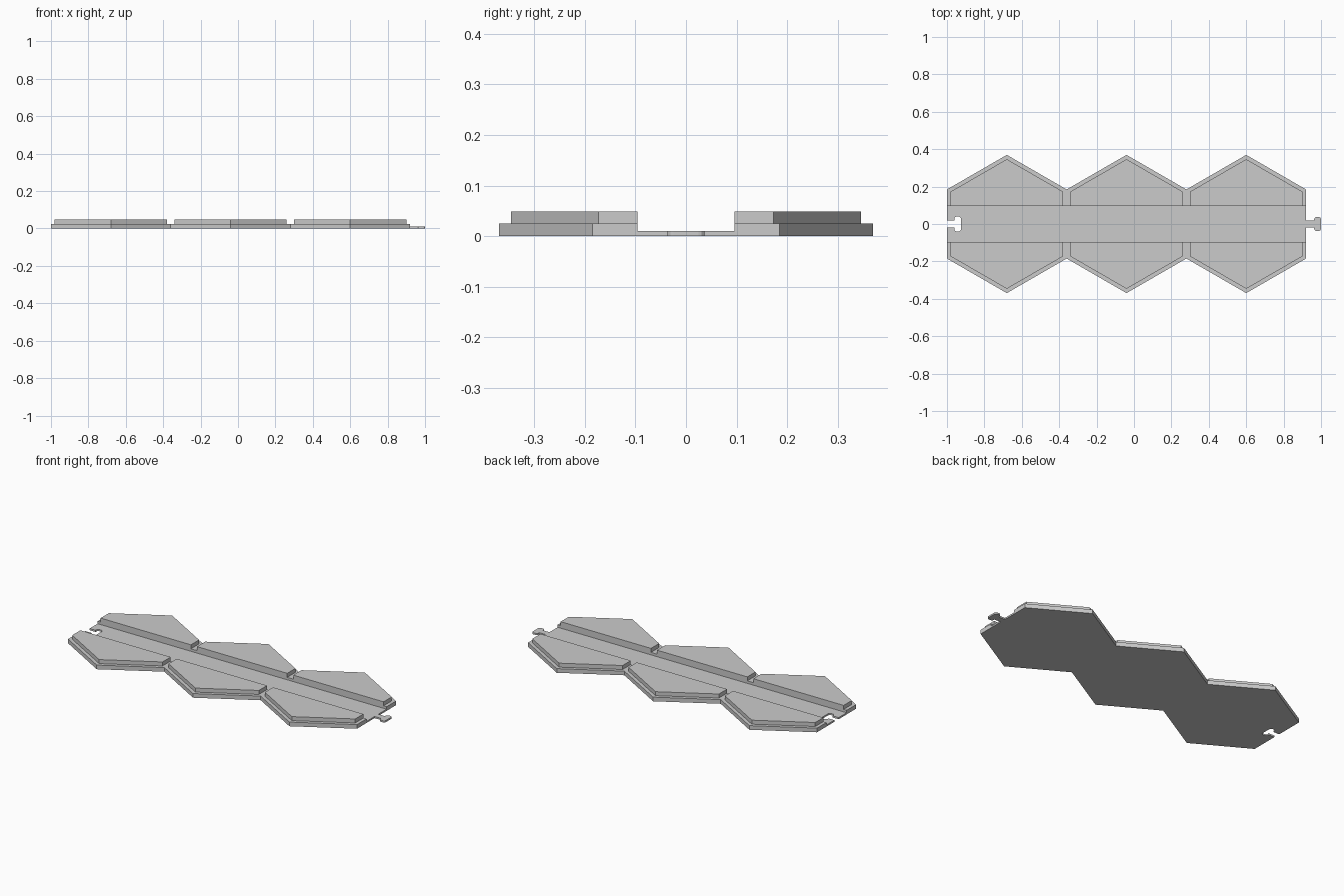
import bpy
import bmesh
import math

old = bpy.data.objects.get("Cube")
if old:
    bpy.data.objects.remove(old, do_unlink=True)

HALF = 0.32                      # half width of one hexagon tile
CENTRES = (0.60, -0.04, -0.68)
FLOOR, STEP, TOP = 0.01, 0.025, 0.049
CHANNEL = 0.096                  # half width of the channel

grey = bpy.data.materials.new("grey")
grey.use_nodes = True
grey.diffuse_color = (0.6, 0.6, 0.6, 1)
grey.node_tree.nodes["Principled BSDF"].inputs["Base Color"].default_value = (0.6, 0.6, 0.6, 1)


def prism(name, outline, z0, z1):
    """Extrude a flat outline from z0 up to z1."""
    bm = bmesh.new()
    face = bm.faces.new([bm.verts.new((x, y, z0)) for x, y in outline])
    ext = bmesh.ops.extrude_face_region(bm, geom=[face])
    for v in ext["geom"]:
        if isinstance(v, bmesh.types.BMVert):
            v.co.z = z1
    bmesh.ops.recalc_face_normals(bm, faces=bm.faces)
    mesh = bpy.data.meshes.new(name)
    bm.to_mesh(mesh)
    bm.free()
    mesh.materials.append(grey)
    obj = bpy.data.objects.new(name, mesh)
    bpy.context.collection.objects.link(obj)
    return obj


def hexagon(cx, half):
    r = half / math.cos(math.pi / 6)
    return [(cx + r * math.sin(i * math.pi / 3), r * math.cos(i * math.pi / 3)) for i in range(6)]


def key(root, tip, neck, head, corner):
    """Upper half of a T-shaped connector with rounded head, from tip to root."""
    s = 1 if tip > root else -1
    inner = tip - s * 0.037
    pts = []
    for cx, a0 in ((tip - s * corner, 0), (inner + s * corner, 90)):
        for i in range(4):
            a = math.radians(a0 + i * 30)
            pts.append((cx + s * corner * math.cos(a), head - corner + corner * math.sin(a)))
    return pts + [(inner, neck), (root, neck)]


# Outline of the base: tab, three joined hexagons, matching slot
side = HALF * math.tan(math.pi / 6)
peak = HALF / math.cos(math.pi / 6)
half_outline = key(0.92, 1.0, 0.018, 0.037, 0.012)
for c in CENTRES:
    half_outline += [(c + HALF, side), (c, peak)]
half_outline.append((-1.0, side))
half_outline += key(-1.0, -0.924, 0.02, 0.04, 0.014)[::-1]
outline = half_outline + [(x, -y) for x, y in reversed(half_outline)]

parts = [prism("base_plate", outline, 0, STEP)]

# Raised hexagon tops
for name, c in zip(("left", "middle", "right"), CENTRES):
    parts.append(prism(name + "_raised_top", hexagon(c, HALF - 0.02), STEP, TOP))

# Channel cut along the whole length
box = [(-2, -CHANNEL), (2, -CHANNEL), (2, CHANNEL), (-2, CHANNEL)]
cutter = prism("channel_cutter", box, FLOOR, 0.2)
cutter.hide_render = True
for obj in parts:
    mod = obj.modifiers.new("channel", "BOOLEAN")
    mod.operation = "DIFFERENCE"
    mod.solver = "EXACT"
    mod.object = cutter
    bpy.context.view_layer.objects.active = obj
    bpy.ops.object.modifier_apply(modifier=mod.name)
bpy.data.objects.remove(cutter, do_unlink=True)
